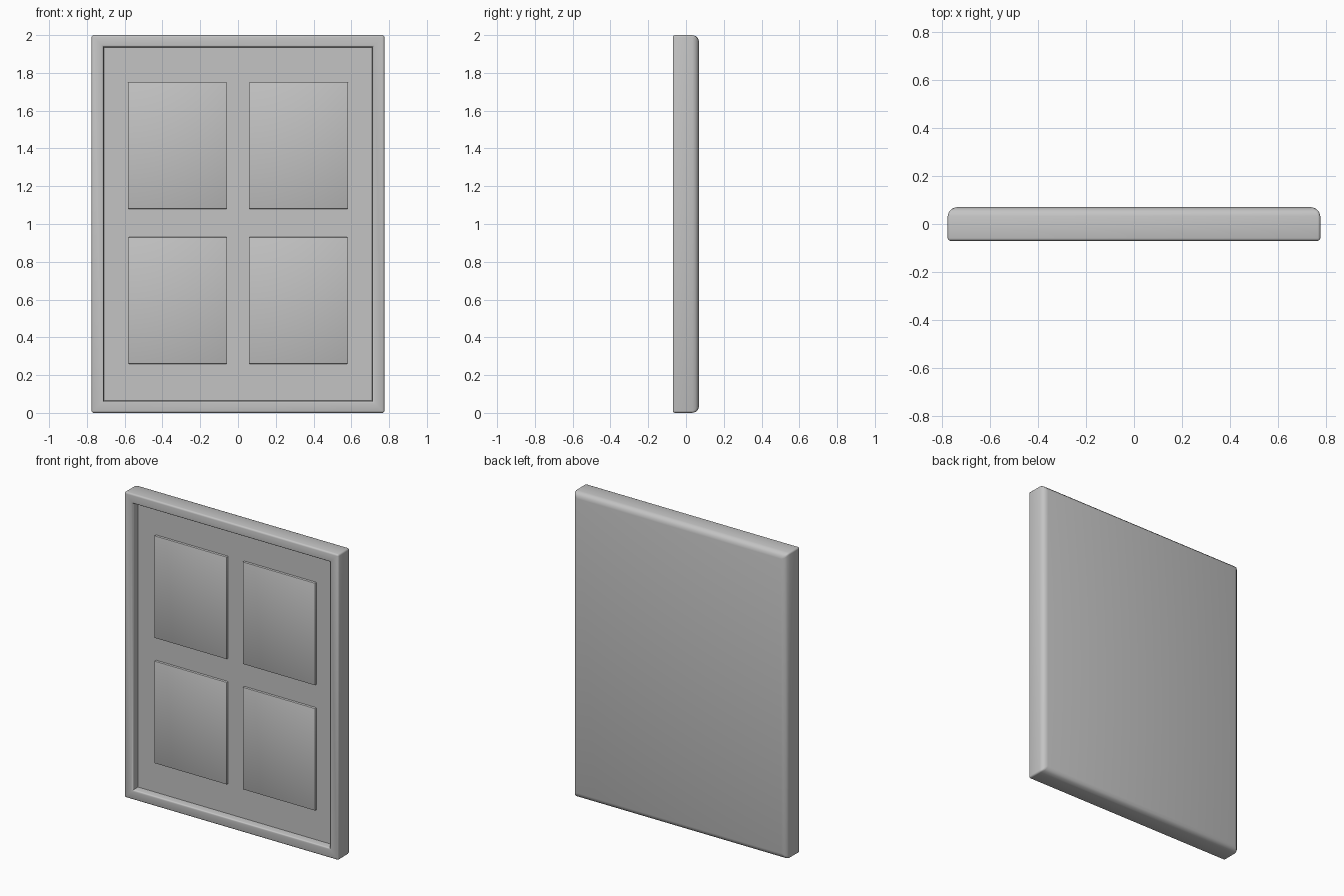
import bpy, bmesh, math
from mathutils import Matrix, Vector

old = bpy.data.objects.get("Cube")
if old:
    bpy.data.objects.remove(old, do_unlink=True)

# One plain grey paint
GREY = (0.55, 0.55, 0.55, 1.0)
paint = bpy.data.materials.new("grey_paint")
paint.use_nodes = True
paint.diffuse_color = GREY
bsdf = next(n for n in paint.node_tree.nodes if n.type == 'BSDF_PRINCIPLED')
bsdf.inputs["Base Color"].default_value = GREY


def box(low, high):
    """Box mesh between two corners."""
    bm = bmesh.new()
    low, high = Vector(low), Vector(high)
    size = Matrix.Diagonal((*(high - low), 1))
    bmesh.ops.create_cube(bm, size=1, matrix=Matrix.Translation((low + high) / 2) @ size)
    return bm


def finish(bm, name, bevel, segments, weight_rule=None):
    """Turn the mesh into a bevelled, smooth-shaded object."""
    if weight_rule:
        layer = bm.edges.layers.float.new("bevel_weight_edge")
        for edge in bm.edges:
            edge[layer] = weight_rule(edge)
    mesh = bpy.data.meshes.new(name)
    bm.to_mesh(mesh)
    bm.free()
    mesh.materials.append(paint)
    obj = bpy.data.objects.new(name, mesh)
    bpy.context.collection.objects.link(obj)
    mod = obj.modifiers.new("rounded_edges", 'BEVEL')
    mod.width = bevel
    mod.segments = segments
    mod.limit_method = 'WEIGHT' if weight_rule else 'ANGLE'
    bpy.ops.object.select_all(action='DESELECT')
    obj.select_set(True)
    bpy.context.view_layer.objects.active = obj
    bpy.ops.object.modifier_apply(modifier=mod.name)
    bpy.ops.object.shade_smooth_by_angle(angle=math.radians(40))
    return obj


# Door slab with a raised frame around a sunken front
FRONT, BACK, FLOOR = -0.07, 0.07, -0.02
slab = box((-0.775, FRONT, 0), (0.775, BACK, 2))
front_face = min(slab.faces, key=lambda f: f.normal.y)
bmesh.ops.inset_individual(slab, faces=[front_face], thickness=0.09)
bmesh.ops.inset_individual(slab, faces=[front_face], thickness=0.002, depth=FRONT - FLOOR)
slab.normal_update()


def slab_weight(edge):
    ys = [v.co.y for v in edge.verts]
    if min(ys) > BACK - 0.01:
        return 1.0                      # broad rounding on the back
    at_floor = any(abs(y - FLOOR) < 0.005 for y in ys)
    if at_floor or edge.calc_face_angle(0) < 0.5:
        return 0.0
    return 0.3                          # fine rounding elsewhere


finish(slab, "door_slab_and_frame", 0.037, 3, slab_weight)

# Four raised panels
for row, (bottom, top) in {"lower": (0.26, 0.93), "upper": (1.08, 1.75)}.items():
    for side, sign in (("left", 1), ("right", -1)):
        x0, x1 = sorted((sign * 0.057, sign * 0.583))
        panel = box((x0, -0.035, bottom), (x1, 0, top))
        finish(panel, f"{row}_{side}_panel", 0.005, 2)
